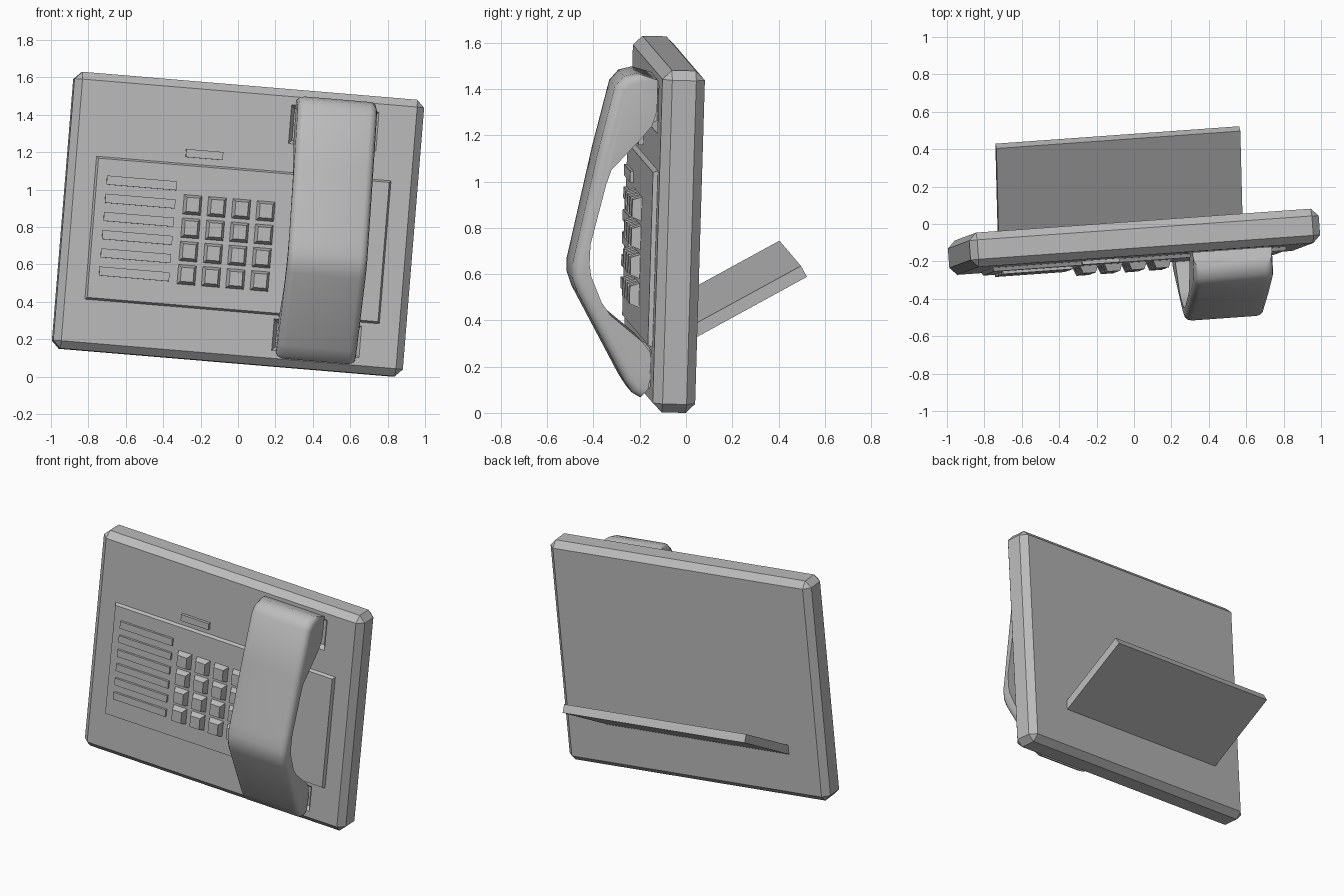
import bpy, bmesh, math
from mathutils import Matrix, Vector

cube = bpy.data.objects.get("Cube")
if cube:
    bpy.data.objects.remove(cube, do_unlink=True)

grey = bpy.data.materials.new("plain grey")
grey.use_nodes = True
COLOUR = (0.5, 0.5, 0.5, 1)
grey.diffuse_color = COLOUR
grey.node_tree.nodes["Principled BSDF"].inputs["Base Color"].default_value = COLOUR

# Tilted frame: local x across, y into the back, z up the face
ax = Vector((0.994, 0.071, -0.083)).normalized()
az = Vector((0.0885, 0.0306, 0.9956))
ay = az.cross(ax).normalized()
az = ax.cross(ay)
FRAME = Matrix.Translation((0, -0.095, 0.815)) @ Matrix((ax, ay, az)).transposed().to_4x4()
FACE = -0.092          # front of the body
PANEL = FACE - 0.02    # front of the raised panel


def finish(name, bm):
    bmesh.ops.recalc_face_normals(bm, faces=bm.faces)
    mesh = bpy.data.meshes.new(name)
    bm.to_mesh(mesh)
    bm.free()
    mesh.materials.append(grey)
    ob = bpy.data.objects.new(name, mesh)
    bpy.context.collection.objects.link(ob)
    ob.matrix_world = FRAME
    return ob


def add_block(bm, u0, u1, v0, v1, back, front, taper=0.0):
    """Box on the face, its front narrowed by taper on every side."""
    verts = bmesh.ops.create_cube(bm, size=1)["verts"]
    for v in verts:
        t = taper if v.co.y < 0 else 0
        v.co = (u1 - t if v.co.x > 0 else u0 + t,
                front if v.co.y < 0 else back,
                v1 - t if v.co.z > 0 else v0 + t)


def block(name, *args):
    bm = bmesh.new()
    add_block(bm, *args)
    return finish(name, bm)


def extrude(profile, u0, u1):
    """Extrude a (depth, height) outline across x."""
    bm = bmesh.new()
    face = bm.faces.new([bm.verts.new((u0, w, v)) for w, v in profile])
    new = bmesh.ops.extrude_face_region(bm, geom=[face])["geom"]
    bmesh.ops.translate(bm, vec=(u1 - u0, 0, 0),
                        verts=[g for g in new if isinstance(g, bmesh.types.BMVert)])
    bmesh.ops.recalc_face_normals(bm, faces=bm.faces)
    return bm


# Chamfered body
bm = bmesh.new()
add_block(bm, -0.94, 0.94, -0.742, 0.742, -FACE, FACE)
bmesh.ops.bevel(bm, geom=bm.edges[:], offset=0.04, segments=1, affect='EDGES')
body = finish("body", bm)

# Recesses for the two ends of the handset
bm = bmesh.new()
for v0, v1 in ((0.45, 0.657), (-0.66, -0.49)):
    verts = bmesh.ops.create_cube(bm, size=1)["verts"]
    for v in verts:
        t = 0.02 if v.co.y > 0 else -0.02
        v.co = (0.698 - t if v.co.x > 0 else 0.228 + t,
                FACE + (0.03 if v.co.y > 0 else -0.03),
                v1 - t if v.co.z > 0 else v0 + t)
cutter = finish("recess_cutter", bm)
cutter.hide_render = True
cutter.hide_viewport = True
cut = body.modifiers.new("recesses", 'BOOLEAN')
cut.operation = 'DIFFERENCE'
cut.solver = 'EXACT'
cut.object = cutter

# Raised panel and the small label plate above it
block("keypad_panel", -0.797, 0.797, -0.475, 0.302, FACE + 0.01, PANEL, 0.015)
block("label_plate", -0.316, -0.117, 0.332, 0.375, FACE + 0.01, FACE - 0.02)

# Column of long bars
bm = bmesh.new()
for i in range(6):
    top = 0.198 - i * 0.0977
    add_block(bm, -0.729, -0.353, top - 0.048, top, PANEL + 0.01, PANEL - 0.015)
finish("index_bars", bm)

# Keys
bm = bmesh.new()
for row in range(4):
    for col in range(4):
        u, top = -0.31 + col * 0.131, 0.133 - row * 0.125
        add_block(bm, u, u + 0.1, top - 0.108, top, PANEL + 0.005, PANEL - 0.04, 0.016)
finish("keys", bm)

# Handset: arched outline, rounded along its outer edges
outer = [(-0.185, 0.705), (-0.24, 0.69), (-0.278, 0.645), (-0.345, 0.35), (-0.425, -0.06),
         (-0.439, -0.13), (-0.437, -0.19), (-0.415, -0.25), (-0.2, -0.63), (-0.165, -0.68), (-0.129, -0.7)]
inner = [(-0.097, -0.66), (-0.085, -0.58), (-0.093, -0.5), (-0.13, -0.455), (-0.27, -0.345), (-0.31, -0.29),
         (-0.358, -0.18), (-0.367, -0.128), (-0.366, -0.042), (-0.306, 0.22), (-0.285, 0.285),
         (-0.155, 0.43), (-0.115, 0.48), (-0.095, 0.545), (-0.095, 0.68)]
bm = extrude(outer + inner, 0.252, 0.678)
rim = {(round(w, 3), round(v, 3)) for w, v in outer}
on_rim = lambda v: (round(v.co.y, 3), round(v.co.z, 3)) in rim
edges = [e for e in bm.edges if all(on_rim(v) for v in e.verts)
         and abs(e.verts[0].co.x - e.verts[1].co.x) < 0.01]
bmesh.ops.bevel(bm, geom=edges, offset=0.04, segments=3, profile=0.5, affect='EDGES')
handset = finish("handset", bm)
bpy.ops.object.select_all(action='DESELECT')
handset.select_set(True)
bpy.context.view_layer.objects.active = handset
bpy.ops.object.shade_smooth_by_angle(angle=math.radians(40))

# Flat stand sloping out of the back
finish("stand", extrude([(0.05, -0.47), (0.58, -0.162), (0.553, -0.115), (0.05, -0.407)], -0.69, 0.622))
